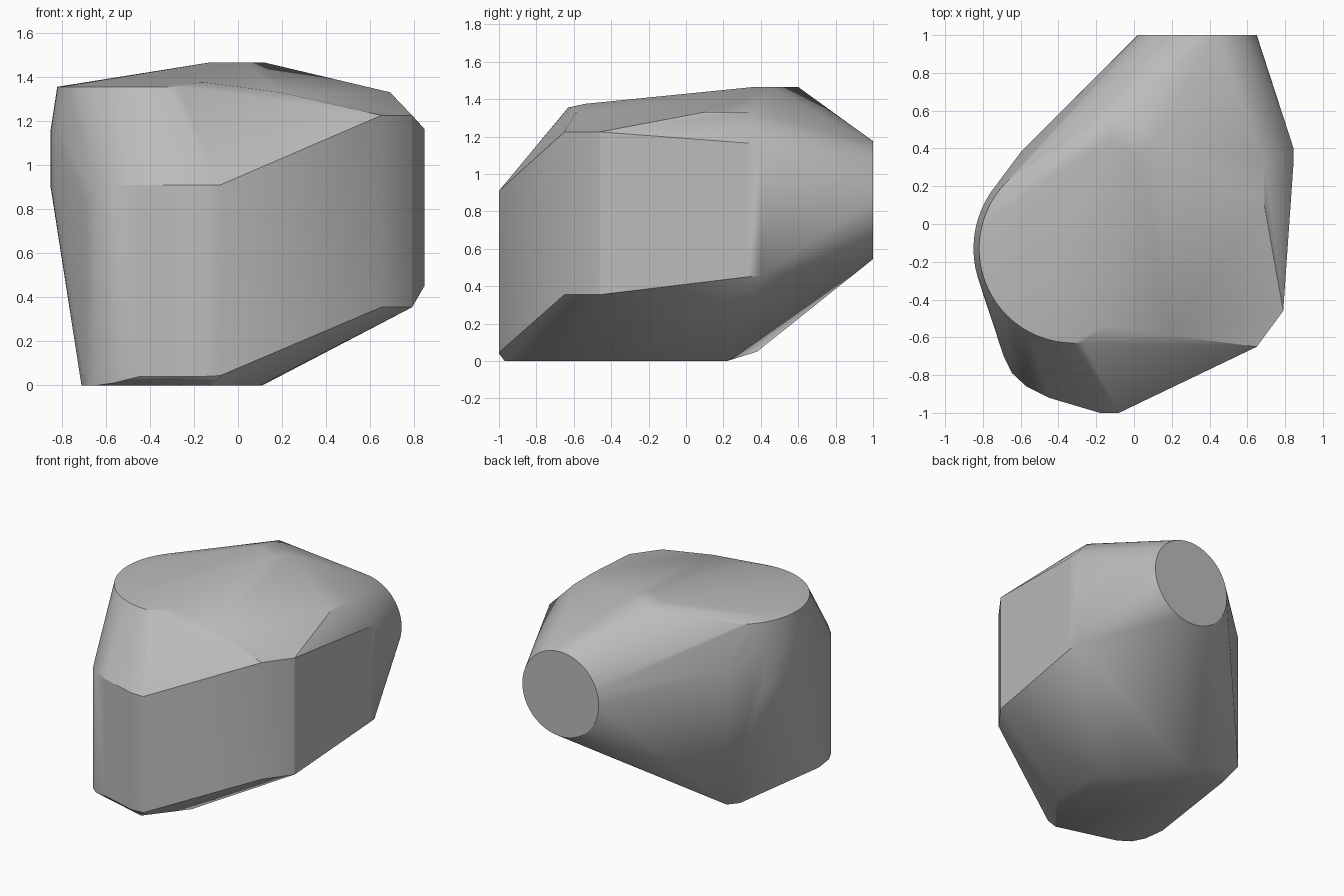
import bpy
import bmesh
from math import cos, sin, tau, radians
from mathutils import Vector

default_cube = bpy.data.objects.get("Cube")
if default_cube:
    bpy.data.objects.remove(default_cube, do_unlink=True)


def ring(center, radius, axis_u, axis_v, segments=64):
    """Points of a circle lying in the plane of the two axes."""
    center, axis_u, axis_v = Vector(center), Vector(axis_u), Vector(axis_v)
    points = []
    for step in range(segments):
        angle = tau * step / segments
        points.append(center + radius * (cos(angle) * axis_u + sin(angle) * axis_v))
    return points


def column(x, y, bottom, top):
    """Both ends of an upright corner of the shell."""
    return [Vector((x, y, bottom)), Vector((x, y, top))]


def make_material(name, color):
    material = bpy.data.materials.new(name)
    material.use_nodes = True
    material.diffuse_color = color
    shader = material.node_tree.nodes["Principled BSDF"]
    shader.inputs["Base Color"].default_value = color
    return material


def make_hull(name, points, material):
    """Wrap the guide points in one convex shell with soft shading."""
    mesh = bpy.data.meshes.new(name)
    shell = bmesh.new()
    for point in points:
        shell.verts.new(point)
    result = bmesh.ops.convex_hull(shell, input=shell.verts, use_existing_faces=False)
    # Drop the guide points that ended up inside the shell
    loose = [vert for vert in shell.verts if not vert.link_faces]
    bmesh.ops.delete(shell, geom=loose, context="VERTS")
    # Join the triangles of flat areas into clean faces
    bmesh.ops.dissolve_limit(shell, angle_limit=radians(0.3),
                             verts=shell.verts, edges=shell.edges)
    bmesh.ops.recalc_face_normals(shell, faces=shell.faces)
    shell.to_mesh(mesh)
    shell.free()
    mesh.materials.append(material)

    hull = bpy.data.objects.new(name, mesh)
    bpy.context.scene.collection.objects.link(hull)
    bpy.ops.object.select_all(action="DESELECT")
    hull.select_set(True)
    bpy.context.view_layer.objects.active = hull
    bpy.ops.object.shade_smooth_by_angle(angle=radians(30))
    return hull


axis_x, axis_y, axis_z = (1, 0, 0), (0, 1, 0), (0, 0, 1)
guide_points = []

# Round opening at the back
guide_points += ring((0.335, 1, 0.86), 0.315, axis_x, axis_z)

# Round drum on one side: bevelled rim and upright wall
for radius, height in ((0.5, 1.355), (0.53, 1.16), (0.53, 0.9)):
    guide_points += ring((-0.32, -0.13, height), radius, axis_x, axis_y)

# Rounded front nose
for corner in ((-0.69, -0.7, 0, 0.82), (-0.645, -0.79, 0, 0.89),
               (-0.57, -0.86, 0.01, 0.91), (-0.45, -0.92, 0.04, 0.91),
               (-0.18, -1, 0.04, 0.91), (-0.08, -1, 0.045, 0.91)):
    guide_points += column(*corner)

# Upright corners of the flat side and the back
for corner in ((0.65, -0.65, 0.355, 1.225), (0.79, -0.46, 0.355, 1.225),
               (0.845, 0.33, 0.45, 1.165), (0.845, 0.4, 0.455, 1.165),
               (-0.6, 0.38, 0.05, 1.05)):
    guide_points += column(*corner)

# Flat base
for x, y in ((-0.71, -0.55), (-0.6, 0.22), (-0.27, 0.22),
             (0.11, -0.27), (0.1, -0.69), (-0.12, -0.97)):
    guide_points.append(Vector((x, y, 0)))

# Crown on top and the shoulder beside it
for x, y in ((-0.08, 0.6), (-0.13, 0.45), (0.03, 0.36), (0.12, 0.45)):
    guide_points.append(Vector((x, y, 1.465)))
for y in (0.1, 0.33):
    guide_points.append(Vector((0.69, y, 1.33)))
guide_points.append(Vector((0.19, -0.59, 1.33)))
guide_points.append(Vector((-0.15, -0.54, 1.375)))

grey = make_material("plain grey", (0.5, 0.5, 0.5, 1))
make_hull("outer_shell", guide_points, grey)
